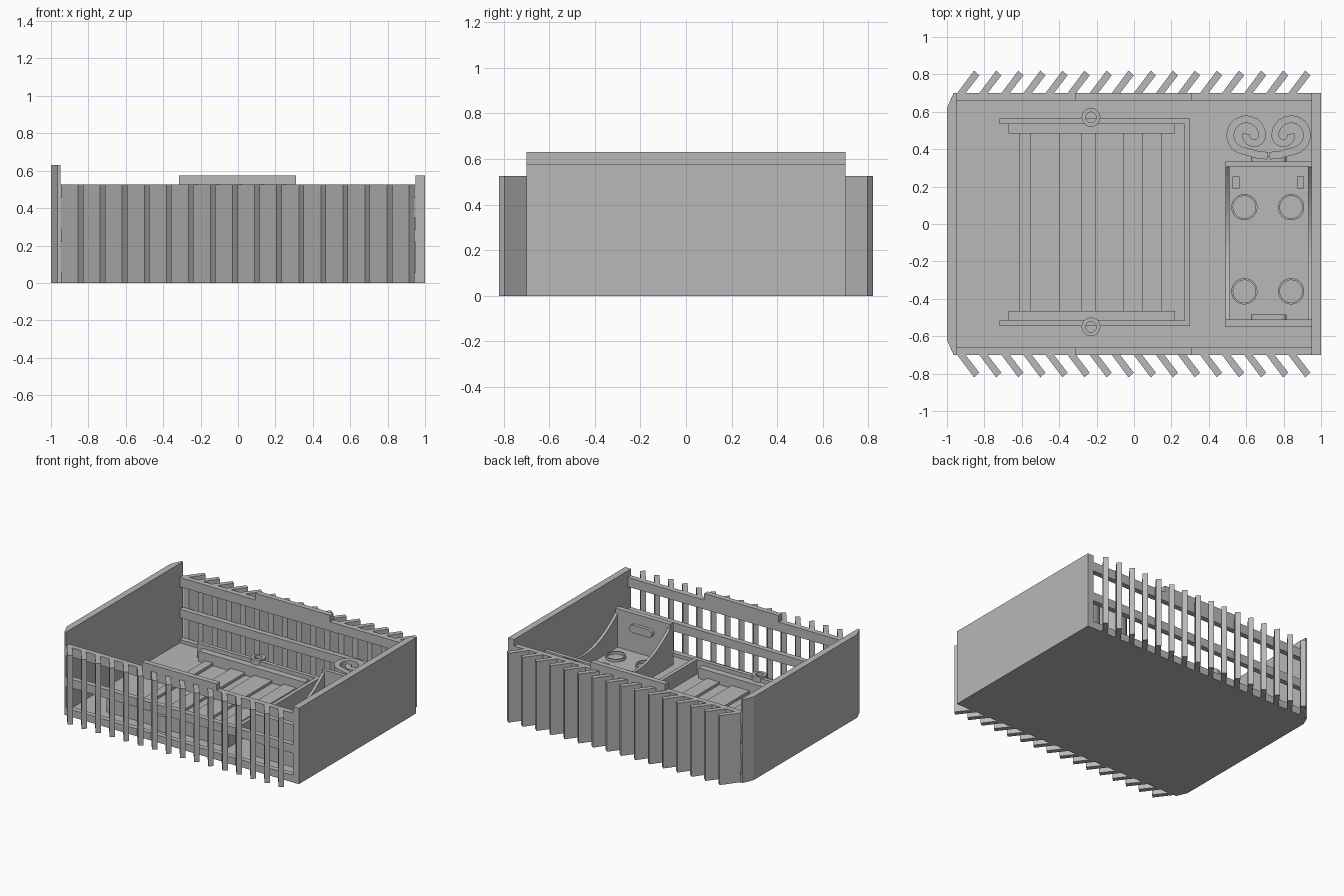
import bpy, bmesh, math
from mathutils import Vector

cube = bpy.data.objects.get("Cube")
if cube:
    bpy.data.objects.remove(cube, do_unlink=True)

grey = bpy.data.materials.new("plain_grey")
grey.use_nodes = True
colour = (0.48, 0.48, 0.48, 1)
grey.diffuse_color = colour
grey.node_tree.nodes["Principled BSDF"].inputs["Base Color"].default_value = colour

FLOOR = 0.03


def finish(name, bm):
    bmesh.ops.recalc_face_normals(bm, faces=bm.faces)
    mesh = bpy.data.meshes.new(name)
    bm.to_mesh(mesh)
    bm.free()
    mesh.materials.append(grey)
    ob = bpy.data.objects.new(name, mesh)
    bpy.context.collection.objects.link(ob)
    return ob


def prism(name, pts, lo, hi, axis="z"):
    """Extrude an outline along z (x, y points) or along x (y, z points)."""
    bm = bmesh.new()
    place = (lambda a, b: (a, b, lo)) if axis == "z" else (lambda a, b: (lo, a, b))
    face = bm.faces.new([bm.verts.new(place(a, b)) for a, b in pts])
    new = bmesh.ops.extrude_face_region(bm, geom=[face])["geom"]
    step = Vector((0, 0, hi - lo)) if axis == "z" else Vector((hi - lo, 0, 0))
    bmesh.ops.translate(bm, vec=step, verts=[v for v in new if isinstance(v, bmesh.types.BMVert)])
    return finish(name, bm)


def box(name, x0, x1, y0, y1, z0, z1):
    return prism(name, [(x0, y0), (x1, y0), (x1, y1), (x0, y1)], z0, z1)


def ring(name, x, y, outer, inner, z0, z1, n=32):
    bm = bmesh.new()
    loops = []
    for r, z in ((outer, z0), (outer, z1), (inner, z1), (inner, z0)):
        loops.append([bm.verts.new((x + r * math.cos(math.tau * i / n),
                                    y + r * math.sin(math.tau * i / n), z)) for i in range(n)])
    for k in range(4):
        a, b = loops[k], loops[(k + 1) % 4]
        for i in range(n):
            j = (i + 1) % n
            bm.faces.new((a[i], a[j], b[j], b[i]))
    return finish(name, bm)


def ribbon(name, path, width, z0, z1):
    """Upright wall of constant width following a plan path."""
    left, right = [], []
    for i, p in enumerate(path):
        t = (Vector(path[min(i + 1, len(path) - 1)]) - Vector(path[max(i - 1, 0)])).normalized()
        n = Vector((-t.y, t.x)) * width / 2
        left.append(tuple(Vector(p) + n))
        right.append(tuple(Vector(p) - n))
    return prism(name, left + right[::-1], z0, z1)


def arc(cx, cy, r, a0, a1, n=16):
    return [(cx + r * math.cos(math.radians(a0 + (a1 - a0) * i / n)),
             cy + r * math.sin(math.radians(a0 + (a1 - a0) * i / n))) for i in range(n + 1)]


# Floor and end walls, with clipped corners on the right end
prism("floor", [(-1, -0.62), (-0.965, -0.7), (1, -0.7), (1, 0.7), (-0.965, 0.7), (-1, 0.62)], 0, FLOOR)
prism("right_end_wall", [(-1, -0.62), (-0.965, -0.7), (-0.95, -0.7),
                         (-0.95, 0.7), (-0.965, 0.7), (-1, 0.62)], 0, 0.63)
box("left_end_wall", 0.95, 1, -0.7, 0.7, 0, 0.575)

# Louvred sides: rails, raised tab and slanted slats
slat = [(-0.945, 0.7), (-0.9, 0.7), (-0.827, 0.795), (-0.855, 0.82)]
for side, s in (("front", -1), ("back", 1)):
    y0, y1 = sorted((0.66 * s, 0.7 * s))
    box(side + "_top_rail", -0.95, 0.95, y0, y1, 0.455, 0.525)
    box(side + "_middle_rail", -0.95, 0.95, y0, y1, 0.22, 0.285)
    box(side + "_bottom_rail", -0.95, 0.95, y0, y1, 0, 0.055)
    box(side + "_rail_tab", -0.315, 0.31, y0, y1, 0.525, 0.575)
    for i in range(16):
        prism(f"{side}_slat_{i + 1}", [(x + i * 0.118, y * s) for x, y in slat], 0, 0.525)

# Tray: U-shaped lip, inner bars, lugs and floor strips
box("tray_end_lip", 0.27, 0.3, -0.545, 0.565, FLOOR, 0.14)
for side, s in (("front", -1), ("back", 1)):
    def across(name, x0, x1, a, b, top):
        lo, hi = sorted((0.01 + a * s, 0.01 + b * s))
        box(f"tray_{side}_{name}", x0, x1, lo, hi, FLOOR, top)
    across("lip", -0.72, 0.27, 0.525, 0.555, 0.14)
    across("bar", -0.67, 0.22, 0.475, 0.525, 0.11)
    ring(f"tray_{side}_lug", -0.23, 0.01 + 0.56 * s, 0.05, 0.028, FLOOR, 0.15)
for i, (x0, x1) in enumerate(((-0.615, -0.55), (-0.4, -0.28), (-0.205, -0.055), (0.045, 0.15))):
    box(f"tray_strip_{i + 1}", x0, x1, -0.465, 0.485, FLOOR, 0.05)

# Cell holder: base, end walls and sides with a curved dip
box("holder_base", 0.49, 0.95, -0.55, 0.33, FLOOR, 0.06)
box("holder_front_wall", 0.49, 0.95, -0.55, -0.51, FLOOR, 0.35)
box("holder_back_wall", 0.49, 0.95, 0.305, 0.335, FLOOR, 0.35)
dip = [(-0.11 + 0.44 * t / 12, 0.15 + 0.2 * (t / 12) ** 2) for t in range(12, -13, -1)]
for name, x in (("right", 0.49), ("left", 0.93)):
    prism(f"holder_{name}_side", [(-0.55, FLOOR), (0.33, FLOOR)] + dip, x, x + 0.02, "x")

# Rounded contact clips on the holder ends
for name, y in (("front", -0.51), ("back", 0.335)):
    capsule = arc(0.785, 0.245, 0.03, -90, 90, 8) + arc(0.655, 0.245, 0.03, 90, 270, 8)
    clip = prism(f"{name}_clip", capsule, 0, 0.025)
    clip.rotation_euler = (math.pi / 2, 0, 0)
    clip.location.y = y + 0.025

# Round seats and polarity plates on the holder base
for x in (0.59, 0.84):
    for y in (0.09, -0.36):
        ring("round_seat", x, y, 0.07, 0.06, 0.06, 0.08)
for x in (0.545, 0.89):
    box("small_pad", x - 0.018, x + 0.018, 0.19, 0.255, 0.06, 0.1)
box("minus_plate", 0.54, 0.645, -0.07, -0.045, 0.06, 0.067)
box("plus_bar_across", 0.54, 0.645, -0.235, -0.205, 0.06, 0.067)
box("plus_bar_along", 0.577, 0.608, -0.27, -0.17, 0.06, 0.067)
prism("cell_plate", [(0.795, -0.06), (0.885, -0.06), (0.885, -0.22), (0.86, -0.22), (0.86, -0.245),
                     (0.82, -0.245), (0.82, -0.22), (0.795, -0.22)], 0.06, 0.067)

# Pair of curled springs behind the holder
curl = [(0.715, 0.365), (0.66, 0.37)] + arc(0.6, 0.475, 0.085, 265, 0, 24) + arc(0.642, 0.475, 0.043, -15, -190, 14)
ribbon("right_spring", curl, 0.04, FLOOR, 0.35)
ribbon("left_spring", [(1.44 - x, y) for x, y in curl], 0.04, FLOOR, 0.35)
